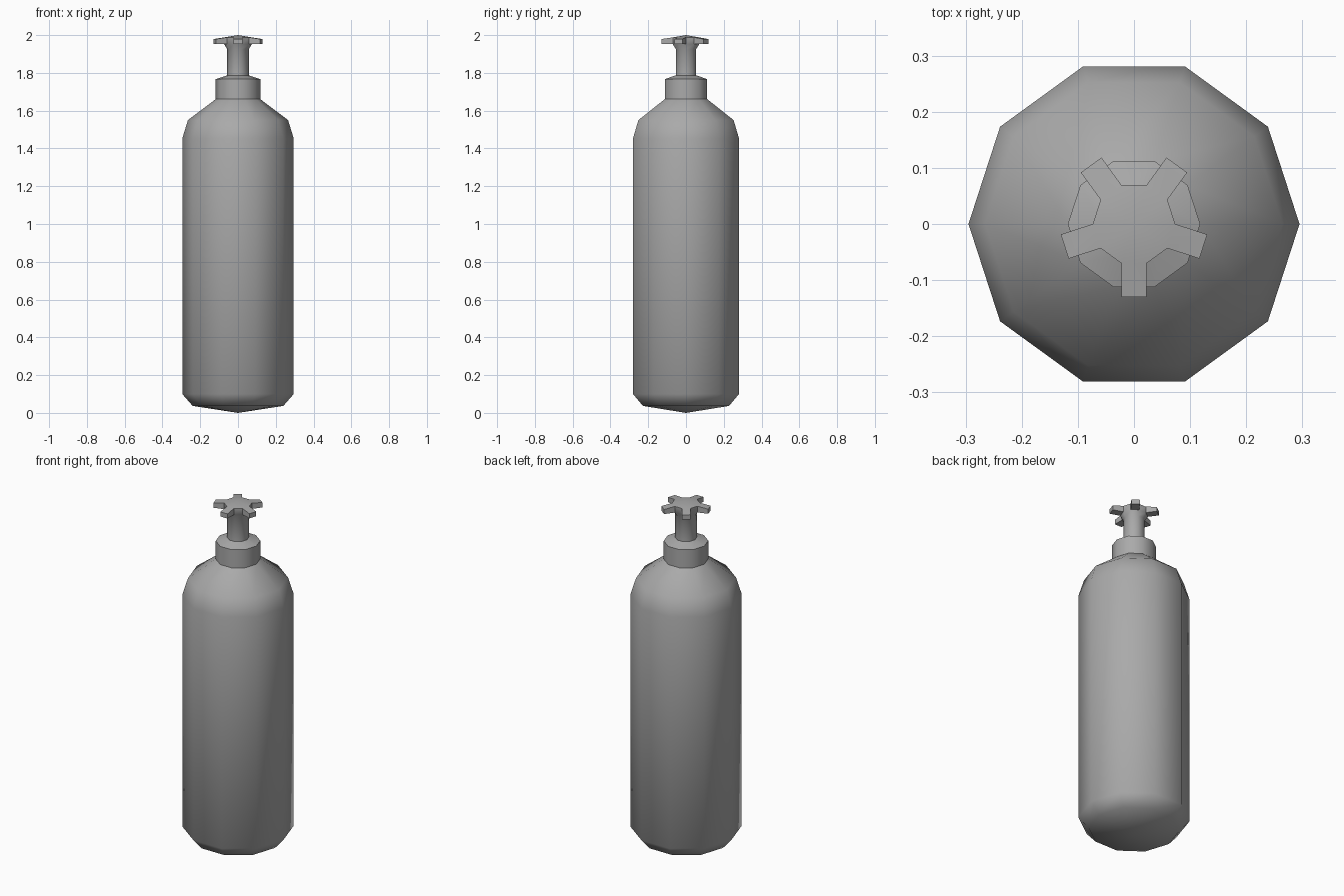
import bpy, bmesh
from math import cos, sin, pi, radians

SIDES = 10

old = bpy.data.objects.get("Cube")
if old:
    bpy.data.objects.remove(old, do_unlink=True)

steel = bpy.data.materials.new("steel_grey")
steel.use_nodes = True
grey = (0.4, 0.4, 0.4, 1)
steel.diffuse_color = grey
steel.node_tree.nodes["Principled BSDF"].inputs["Base Color"].default_value = grey


def lathe(bm, profile):
    """Revolve (radius, height) points; a zero radius closes to a single tip."""
    rings = []
    for r, z in profile:
        if r == 0:
            rings.append([bm.verts.new((0, 0, z))] * SIDES)
        else:
            rings.append([bm.verts.new((r * cos(2 * pi * i / SIDES),
                                        r * sin(2 * pi * i / SIDES), z))
                          for i in range(SIDES)])
    bands = []
    for low, high in zip(rings, rings[1:]):
        band = []
        for i in range(SIDES):
            j = (i + 1) % SIDES
            corners = dict.fromkeys((low[i], low[j], high[j], high[i]))
            band.append(bm.faces.new(list(corners)))
        bands.append(band)
    return bands


def finish(name, bm):
    bmesh.ops.recalc_face_normals(bm, faces=bm.faces)
    mesh = bpy.data.meshes.new(name)
    bm.to_mesh(mesh)
    bm.free()
    mesh.materials.append(steel)
    obj = bpy.data.objects.new(name, mesh)
    bpy.context.collection.objects.link(obj)
    bpy.ops.object.select_all(action='DESELECT')
    obj.select_set(True)
    bpy.context.view_layer.objects.active = obj
    bpy.ops.object.shade_smooth_by_angle(angle=radians(45))


# Tank: shallow pointed base, straight wall, sloped shoulder
bm = bmesh.new()
lathe(bm, [(0, 0), (0.24, 0.037), (0.295, 0.1), (0.295, 1.453),
           (0.265, 1.55), (0.118, 1.661), (0.118, 1.767), (0.057, 1.787)])
finish("tank_and_collar", bm)

# Valve: stem flaring into a hub, spokes pulled from every other hub side
bm = bmesh.new()
bands = lathe(bm, [(0.057, 1.787), (0.057, 1.926), (0.0735, 1.952),
                   (0.0735, 1.988), (0, 2)])
bm.normal_update()
for face in bands[2][1::2]:
    outward = face.normal.copy()
    tip = bmesh.ops.extrude_discrete_faces(bm, faces=[face])["faces"][0]
    top = max(v.co.z for v in tip.verts)
    for v in tip.verts:
        if v.co.z > top - 0.01:
            v.co.z -= 0.009
        v.co += outward * 0.06
bmesh.ops.remove_doubles(bm, verts=bm.verts, dist=0.0001)
finish("valve_handwheel", bm)
